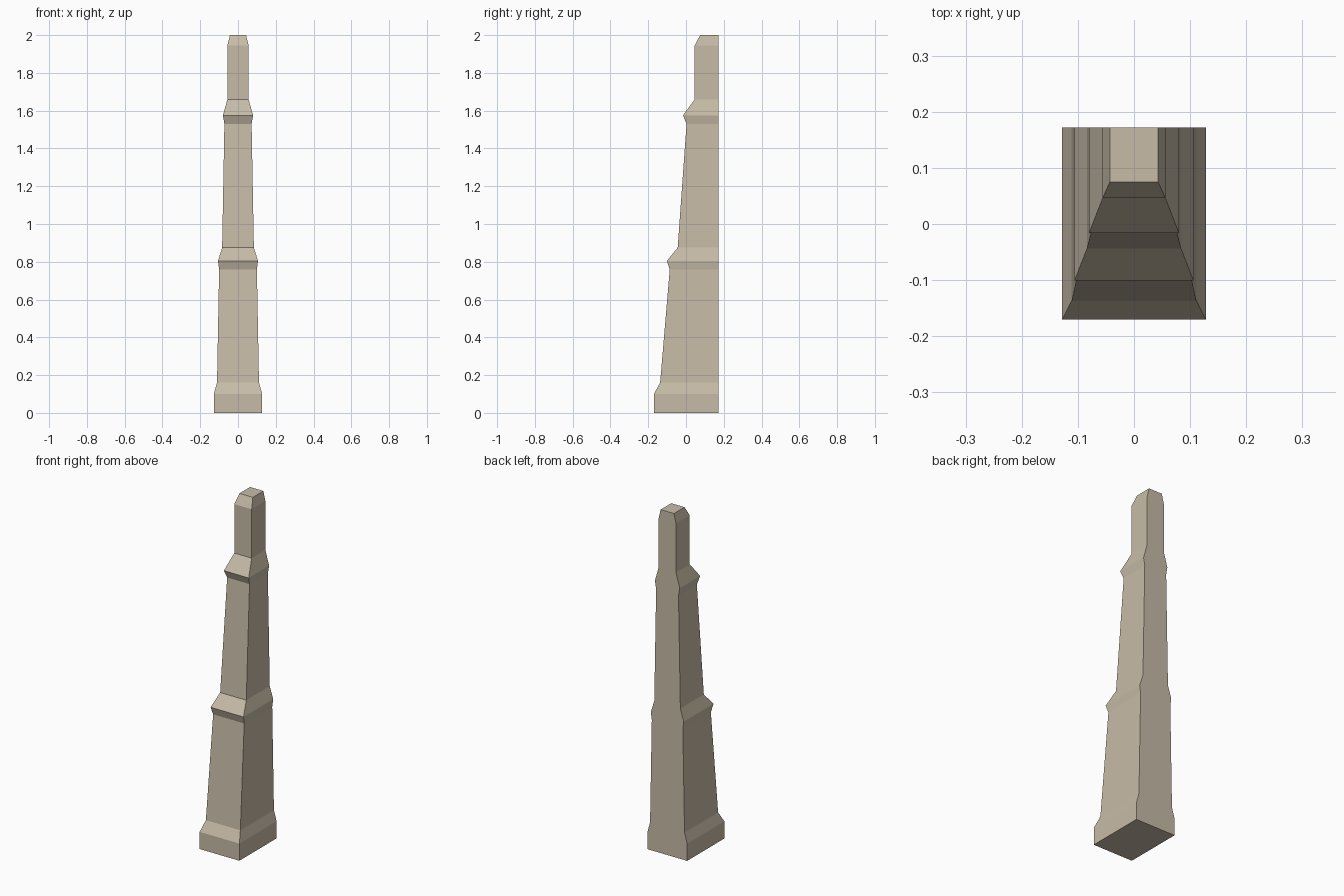
import bpy, bmesh

if "Cube" in bpy.data.objects:
    bpy.data.objects.remove(bpy.data.objects["Cube"])

# Pale stone
stone = bpy.data.materials.new("pale_stone")
stone.diffuse_color = (0.57, 0.50, 0.39, 1)
stone.use_nodes = True
stone.node_tree.nodes["Principled BSDF"].inputs["Base Color"].default_value = stone.diffuse_color

BACK = 0.172  # flat wall side

# Stepped profile: height, half width, front y
rings = [
    (0.00, 0.128, -0.17), (0.10, 0.128, -0.17),     # plinth
    (0.16, 0.111, -0.137),                          # plinth slope
    (0.76, 0.100, -0.086), (0.805, 0.106, -0.101),  # lower drip ledge
    (0.875, 0.084, -0.044),                         # lower weathering slope
    (1.53, 0.072, 0.003), (1.575, 0.080, -0.016),   # upper drip ledge
    (1.66, 0.056, 0.046), (1.945, 0.056, 0.046),    # top pier
    (2.00, 0.043, 0.075),                           # chamfered cap
]

# Loft the rectangular rings into one solid
bm = bmesh.new()
loops = [[bm.verts.new(p) for p in
          ((-w, y, z), (w, y, z), (w, BACK, z), (-w, BACK, z))]
         for z, w, y in rings]
for lo, hi in zip(loops, loops[1:]):
    for i in range(4):
        j = (i + 1) % 4
        bm.faces.new((lo[i], lo[j], hi[j], hi[i]))
bm.faces.new(loops[0][::-1])
bm.faces.new(loops[-1])
bmesh.ops.recalc_face_normals(bm, faces=bm.faces)

mesh = bpy.data.meshes.new("buttress")
bm.to_mesh(mesh)
bm.free()
mesh.materials.append(stone)
bpy.context.collection.objects.link(bpy.data.objects.new("buttress", mesh))
